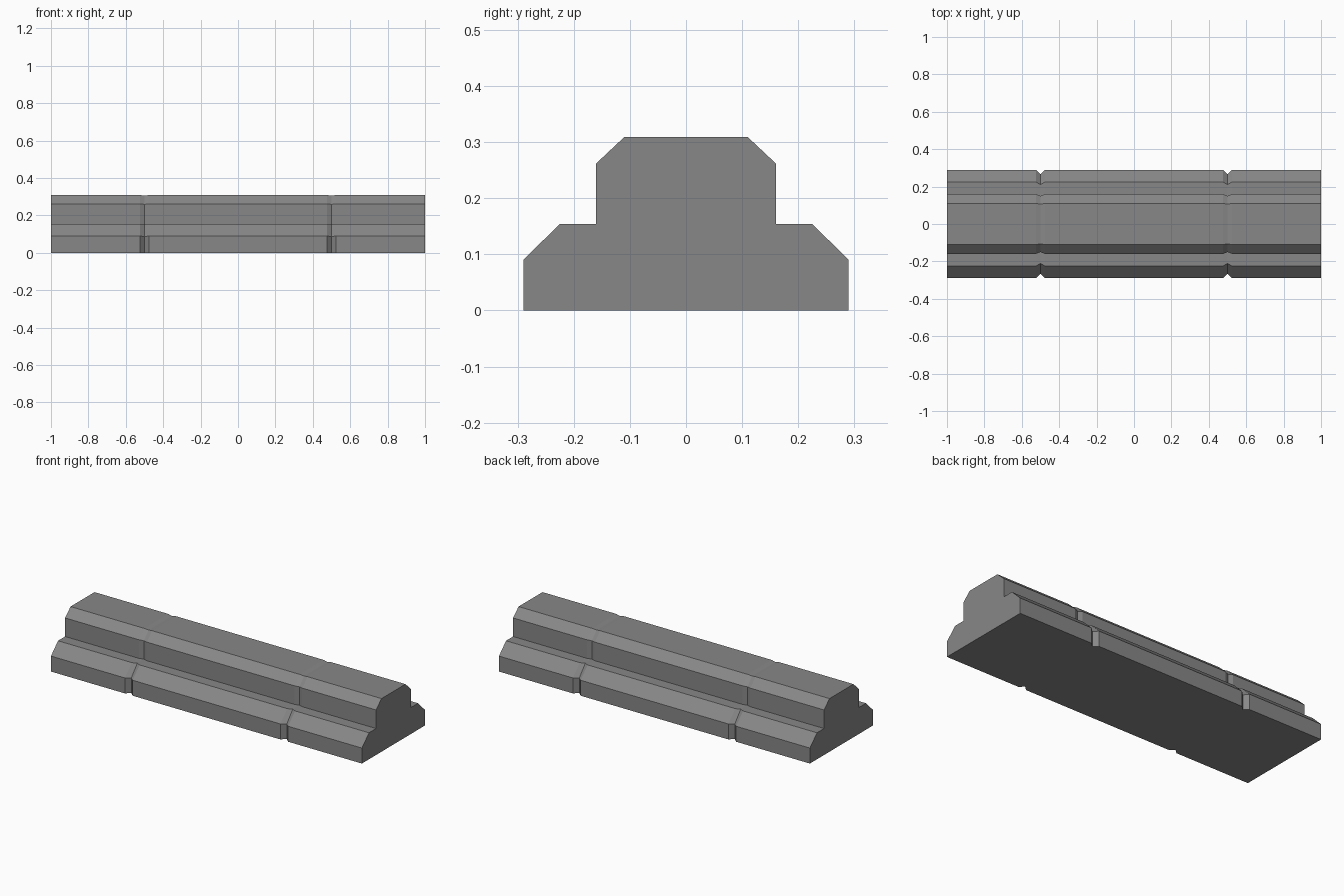
import bpy
import bmesh

if "Cube" in bpy.data.objects:
    bpy.data.objects.remove(bpy.data.objects["Cube"])

# Half cross-sections (y, z): the full barrier and the pinched groove section
FULL = [(0.29, 0), (0.29, 0.09), (0.225, 0.154), (0.16, 0.154), (0.16, 0.262), (0.11, 0.309)]
GROOVE = [(0.266, 0), (0.266, 0.087), (0.211, 0.152), (0.15, 0.152), (0.15, 0.259), (0.106, 0.305)]
HALF_WIDTH = 0.025


def section(bm, x, half):
    """Add a mirrored cross-section ring at x."""
    ring = half + [(-y, z) for y, z in reversed(half)]
    return [bm.verts.new((x, y, z)) for y, z in ring]


# Stepped block lofted along x, pinching in at the two grooves
stations = [(-1, FULL)]
for cx in (-0.5, 0.5):
    stations += [(cx - HALF_WIDTH, FULL), (cx, GROOVE), (cx + HALF_WIDTH, FULL)]
stations.append((1, FULL))

bm = bmesh.new()
rings = [section(bm, x, half) for x, half in stations]
for a, b in zip(rings, rings[1:]):
    n = len(a)
    for i in range(n):
        j = (i + 1) % n
        bm.faces.new((a[i], a[j], b[j], b[i]))

# End caps
bm.faces.new(rings[0])
bm.faces.new(rings[-1])
bmesh.ops.recalc_face_normals(bm, faces=bm.faces)

mesh = bpy.data.meshes.new("stepped_block")
bm.to_mesh(mesh)
bm.free()
block = bpy.data.objects.new("stepped_block", mesh)
bpy.context.collection.objects.link(block)

# Dark grey finish
dark_grey = bpy.data.materials.new("dark_grey")
dark_grey.diffuse_color = (0.245, 0.245, 0.245, 1)
dark_grey.use_nodes = True
dark_grey.node_tree.nodes["Principled BSDF"].inputs["Base Color"].default_value = dark_grey.diffuse_color
mesh.materials.append(dark_grey)
